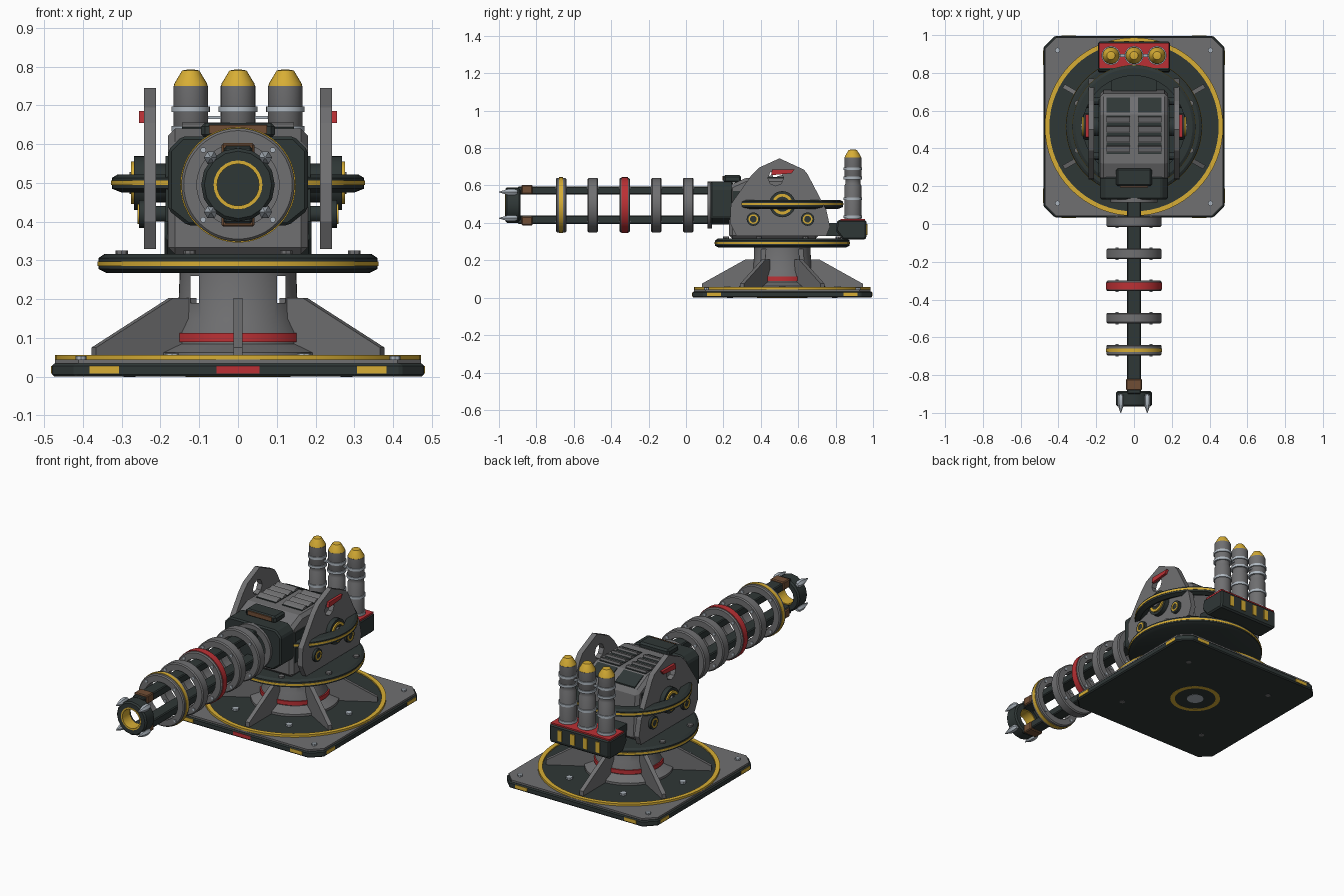
import bpy, bmesh
from math import sin, cos, pi, radians
from mathutils import Matrix

if "Cube" in bpy.data.objects:
    bpy.data.objects.remove(bpy.data.objects["Cube"])


def make_mat(name, rgb):
    m = bpy.data.materials.new(name)
    m.use_nodes = True
    m.diffuse_color = (*rgb, 1)
    m.node_tree.nodes["Principled BSDF"].inputs["Base Color"].default_value = (*rgb, 1)
    return m


DARK = make_mat("dark steel", (.028, .038, .037))
GRAY = make_mat("gray steel", (.16, .16, .165))
YELLOW = make_mat("yellow paint", (.68, .42, .035))
RED = make_mat("red paint", (.5, .03, .035))
BROWN = make_mat("copper brown", (.16, .075, .035))
SILVER = make_mat("light metal", (.42, .47, .52))
CY = .515   # turret axis in y
GZ = .495   # gun axis in z


def finish(name, bm, mat, bevel=0, smooth=False):
    bmesh.ops.remove_doubles(bm, verts=bm.verts, dist=1e-5)
    bmesh.ops.recalc_face_normals(bm, faces=bm.faces)
    me = bpy.data.meshes.new(name)
    bm.to_mesh(me)
    bm.free()
    me.materials.append(mat)
    ob = bpy.data.objects.new(name, me)
    bpy.context.collection.objects.link(ob)
    if bevel:
        mod = ob.modifiers.new("bevel", "BEVEL")
        mod.width, mod.segments, mod.limit_method = bevel, 1, "ANGLE"
    if smooth:
        bpy.ops.object.select_all(action="DESELECT")
        ob.select_set(True)
        bpy.context.view_layer.objects.active = ob
        bpy.ops.object.shade_smooth_by_angle(angle=radians(30))
    return ob


def orient(axis, a, b, h):
    """Place plane coordinates a, b and height h along the given axis."""
    return {"x": (h, a, b), "y": (a, h, b), "z": (a, b, h)}[axis]


def prism(name, mat, axis, pts, lo, hi, bevel=0, spin=None):
    bm = bmesh.new()
    f = bm.faces.new([bm.verts.new(orient(axis, a, b, lo)) for a, b in pts])
    ext = bmesh.ops.extrude_face_region(bm, geom=[f])["geom"]
    move = [v for v in ext if isinstance(v, bmesh.types.BMVert)]
    bmesh.ops.translate(bm, verts=move, vec=orient(axis, 0, 0, hi - lo))
    if spin is not None:
        bmesh.ops.transform(bm, verts=bm.verts,
                            matrix=Matrix.Translation((0, CY, 0)) @ Matrix.Rotation(spin, 4, "Z"))
    return finish(name, bm, mat, bevel)


def box(name, mat, x, y, z, bevel=0):
    pts = [(x[0], y[0]), (x[1], y[0]), (x[1], y[1]), (x[0], y[1])]
    return prism(name, mat, "z", pts, *z, bevel)


def lathe(name, mat, axis, at, profile, segs=48, closed=False):
    """Turn (radius, height) points about an axis through at."""
    bm = bmesh.new()
    rows = [[bm.verts.new(orient(axis, at[0] + r * cos(2 * pi * i / segs),
                                 at[1] + r * sin(2 * pi * i / segs), h))
             for i in range(segs)] for r, h in profile]
    pairs = list(zip(rows, rows[1:])) + ([(rows[-1], rows[0])] if closed else [])
    for p, q in pairs:
        for i in range(segs):
            j = (i + 1) % segs
            bm.faces.new((p[i], p[j], q[j], q[i]))
    if not closed:
        bm.faces.new(rows[0])
        bm.faces.new(rows[-1])
    bmesh.ops.dissolve_degenerate(bm, edges=bm.edges, dist=1e-6)
    return finish(name, bm, mat, smooth=True)


def disc(name, mat, axis, at, r, lo, hi, segs=32):
    return lathe(name, mat, axis, at, [(r, lo), (r, hi)], segs)


def hoop(name, mat, axis, at, r0, r1, lo, hi, chamfer=0, segs=48):
    c = chamfer
    prof = [(r0, lo), (r1 - c, lo), (r1, lo + c), (r1, hi - c), (r1 - c, hi), (r0, hi)]
    if not c:
        prof = [(r0, lo), (r1, lo), (r1, hi), (r0, hi)]
    return lathe(name, mat, axis, at, prof, segs, True)


def cut(ob, cutter):
    mod = ob.modifiers.new("cut", "BOOLEAN")
    mod.operation, mod.object, mod.solver = "DIFFERENCE", cutter, "EXACT"
    bpy.context.view_layer.objects.active = ob
    bpy.ops.object.modifier_apply(modifier=mod.name)
    bpy.data.objects.remove(cutter)


def octagon(h, c):
    return [(sx * a, CY + sy * b) for sx, sy, a, b in (
        (1, -1, h - c, h), (1, -1, h, h - c), (1, 1, h, h - c), (1, 1, h - c, h),
        (-1, 1, h - c, h), (-1, 1, h, h - c), (-1, -1, h, h - c), (-1, -1, h - c, h))]


C = (0, CY)
# Base plate with painted blocks on its rim
prism("base_plate", DARK, "z", octagon(.48, .06), 0, .034, .006)
prism("base_cover", GRAY, "z", octagon(.472, .06), .034, .044)
disc("base_floor", DARK, "z", C, .455, .044, .049, 64)
hoop("base_warning_ring", YELLOW, "z", C, .448, .472, .044, .056, 0, 64)
hoop("underside_ring", YELLOW, "z", C, .11, .135, -.0005, .004)
disc("underside_plug", SILVER, "z", C, .045, -.001, .004)
for s in (-1, 1):
    for t in (-1, 1):
        yc = CY + t * .365
        box("rim_side_paint", YELLOW, sorted((s * .476, s * .482)), (yc - .038, yc + .038), (.008, .028))
        xc = s * .345
        box("rim_end_paint", YELLOW, (xc - .038, xc + .038),
            sorted((CY + t * .476, CY + t * .482)), (.008, .028))
        disc("corner_bolt", SILVER, "z", (s * .405, CY + t * .405), .014, .04, .054, 8)
        disc("underside_bolt", GRAY, "z", (s * .28, CY + t * .28), .015, -.001, .004, 8)
box("rim_front_paint", RED, (-.055, .055), (CY - .482, CY - .476), (.008, .028))

# Pedestal with through slots, collar and six fins
column = lathe("pedestal", GRAY, "z", C, [(.23, .048), (.23, .062), (.175, .085),
               (.175, .115), (.155, .15), (.15, .28)])
for s in (-1, 1):
    cut(column, box("slot_cutter", DARK, sorted((s * .1, s * .122)), (0, 1), (.19, .26)))
hoop("pedestal_collar", RED, "z", C, .165, .182, .09, .113)
for k in range(6):
    a = radians(90 + 60 * k)
    prism("pedestal_fin", GRAY, "y", [(.13, .048), (.43, .048), (.43, .075), (.2, .203), (.13, .203)],
          -.012, .012, spin=a)
    b = a + radians(30)
    disc("floor_bolt", SILVER, "z", (.34 * cos(b), CY + .34 * sin(b)), .018, .045, .06, 8)

# Turntable
lathe("turntable", DARK, "z", C, [(.34, .268), (.36, .278), (.36, .306), (.345, .316)], 64)
hoop("turntable_stripe", YELLOW, "z", C, .35, .362, .286, .297, 0, 64)
for k in range(8):
    a = radians(22.5 + 45 * k)
    disc("turntable_bolt", GRAY, "z", (.325 * cos(a), CY + .325 * sin(a)), .016, .314, .326, 8)

# Turret body and louvred roof
prism("turret_body", GRAY, "x", [(.23, .315), (.23, .6), (.32, .64), (.58, .64),
      (.69, .585), (.71, .315)], -.18, .18, .018)
for s in (-1, 1):
    xs = sorted((s * .02, s * .145))
    box("roof_panel", DARK, xs, (.37, .575), (.635, .644))
    for k in range(4):
        y = .375 + k * .052
        prism("roof_louvre", GRAY, "x", [(y, .642), (y + .04, .642), (y + .036, .656), (y + .012, .65)], *xs)
    prism("rear_vent", DARK, "x", [(.59, .63), (.59, .64), (.67, .602), (.67, .59)], *xs)
    box("body_side_panel", DARK, sorted((s * .178, s * .187)), (.25, .66), (.4, .57))

# Upper guard ring
lathe("guard_ring", DARK, "z", C, [(.27, .49), (.3, .475), (.325, .485), (.325, .513),
      (.31, .522), (.27, .522)], 64, True)
hoop("guard_ring_stripe", YELLOW, "z", C, .31, .327, .495, .506, 0, 64)

# Side cheeks with pivot hubs
cheek = [(.27, .33), (.75, .33), (.77, .38), (.75, .47), (.65, .66), (.63, .685), (.5, .745),
         (.39, .695), (.35, .655), (.24, .5), (.235, .4)]
for s in (-1, 1):
    def span(a, b):
        return sorted((s * a, s * b))
    plate = prism("side_cheek", GRAY, "x", cheek, *span(.212, .242))
    cut(plate, disc("hole_cutter", DARK, "x", (.48, .64), .042, *span(.15, .3), 8))
    prism("cheek_marking", RED, "x", [(.455, .655), (.565, .665), (.58, .685), (.46, .685)], *span(.241, .256))
    disc("pivot_shaft", DARK, "x", (CY, .5), .05, *span(.17, .27))
    disc("pivot_hub", DARK, "x", (CY, .5), .07, *span(.24, .268), 24)
    hoop("pivot_ring", YELLOW, "x", (CY, .5), .04, .055, *span(.262, .276))
    disc("pivot_cap", GRAY, "x", (CY, .5), .028, *span(.262, .28), 8)
    for y in (.36, .65):
        disc("cheek_port", DARK, "x", (y, .42), .036, *span(.24, .256), 16)
        hoop("cheek_port_ring", YELLOW, "x", (y, .42), .018, .026, *span(.25, .259), 0, 16)
        disc("cheek_spacer", DARK, "x", (y, .42), .02, *span(.17, .22), 12)

# Gun mantlet and sight
prism("mantlet", DARK, "y", [(-.13, .39), (.13, .39), (.18, .43), (.18, .585), (.145, .62),
      (-.145, .62), (-.18, .585), (-.18, .43)], .13, .25, .008)
hoop("mantlet_socket", GRAY, "y", (0, GZ), .09, .125, .115, .14)
box("sight_box", DARK, (-.095, .095), (.2, .295), (.615, .655), .01)
box("sight_lens", BROWN, (-.075, .075), (.194, .202), (.627, .65))

# Twin rails with barrel hoops
for side in (-1, 1):
    zs = sorted((GZ + side * .056, GZ + side * .1))
    box("gun_rail", DARK, (-.036, .036), (-.9, .14), zs, .005)
    zs = sorted((GZ + side * .06, GZ + side * .108))
    box("rail_clamp", BROWN, (-.042, .042), (-.88, -.82), zs, .005)
for k in range(5):
    y = .012 - k * .17
    hoop("barrel_hoop", GRAY, "y", (0, GZ), .106, .146, y - .028, y + .028, .006)
    if k in (2, 4):
        w = .018 if k == 2 else .01
        hoop("hoop_stripe", RED if k == 2 else YELLOW, "y", (0, GZ), .13, .149, y - w, y + w)
    for j in range(4):
        a = radians(45 + 90 * j)
        disc("hoop_bolt", SILVER, "y", (.127 * cos(a), GZ + .127 * sin(a)), .008, y - .033, y + .033, 6)

# Muzzle with four claws
hoop("muzzle", DARK, "y", (0, GZ), .06, .095, -.965, -.885, .008, 16)
hoop("muzzle_liner", YELLOW, "y", (0, GZ), .054, .063, -.967, -.9, 0, 24)
for sx in (-1, 1):
    for sz in (-1, 1):
        cx, cz = sx * .07, GZ + sz * .07
        lathe("muzzle_claw", SILVER, "y", (cx, cz), [(.002, -1), (.014, -.965), (.018, -.95),
              (.018, -.915), (.01, -.9)], 6)

# Rocket rack
prism("rack_box", DARK, "x", [(.8, .36), (.84, .31), (.96, .31), (.965, .33), (.965, .415), (.81, .415)],
      -.19, .19, .008)
box("rack_bracket", DARK, (-.12, .12), (.68, .85), (.33, .4))
box("rack_top", RED, (-.185, .185), (.825, .958), (.412, .422))
for k in range(4):
    x = -.12 + k * .08
    box("rack_slat", YELLOW, (x - .013, x + .013), (.962, .97), (.335, .395))
for x in (-.122, 0, .122):
    at = (x, .892)
    lathe("rocket_tube", GRAY, "z", at, [(.045, .42), (.045, .6), (.04, .61), (.04, .63),
          (.045, .64), (.045, .75)], 24)
    lathe("rocket_nose", YELLOW, "z", at, [(.044, .749), (.042, .757), (.022, .79), (.01, .792)], 24)
    for z in (.432, .53, .64, .69):
        hoop("tube_band", SILVER, "z", at, .038, .05, z - .007, z + .007, 0, 24)
box("tube_link", SILVER, (-.16, .16), (.885, .9), (.665, .673))
